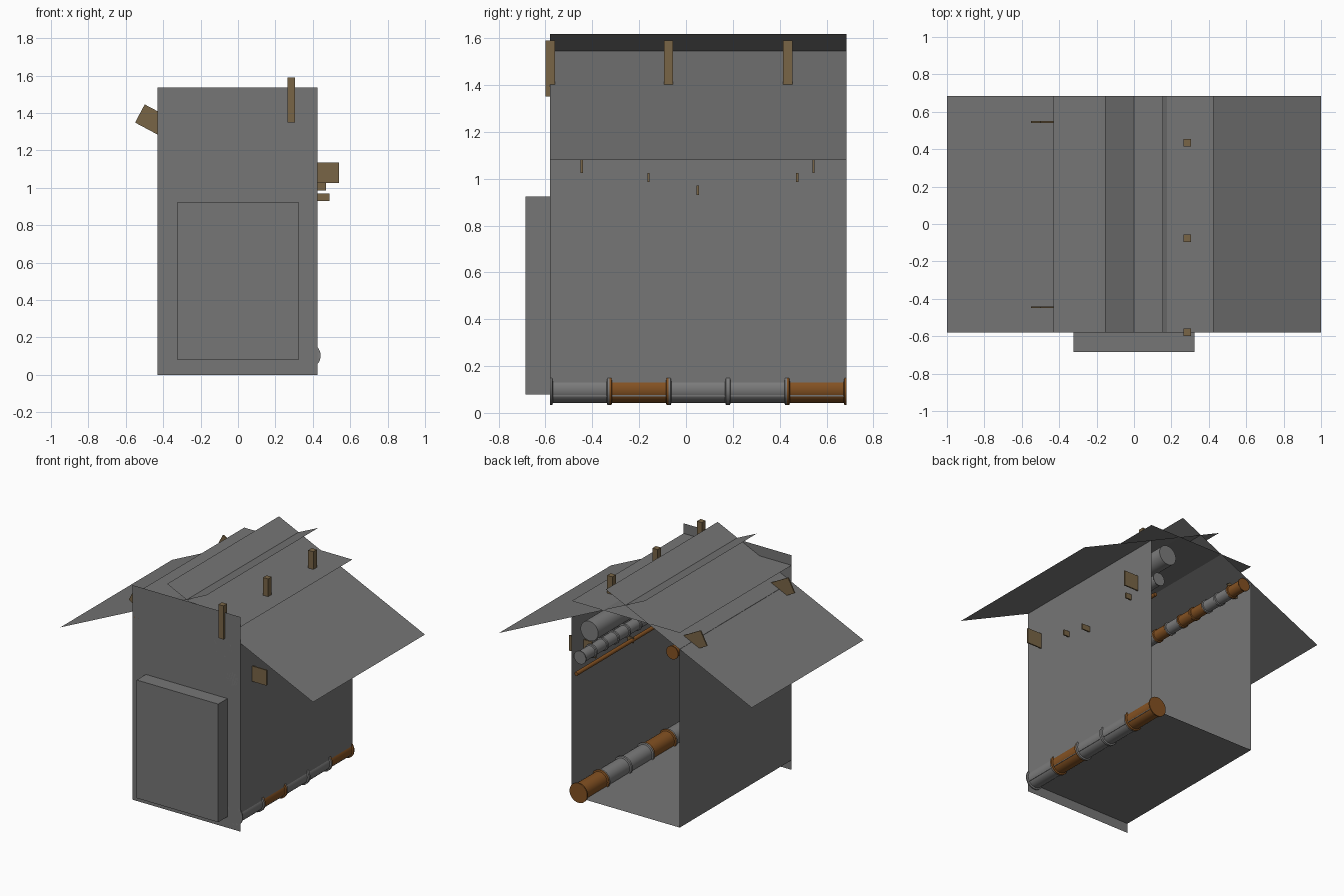
import bpy, bmesh, math
from mathutils import Matrix, Vector

if "Cube" in bpy.data.objects:
    bpy.data.objects.remove(bpy.data.objects["Cube"])


def mat(name, col):
    m = bpy.data.materials.new(name)
    m.diffuse_color = (*col, 1)
    m.use_nodes = True
    m.node_tree.nodes["Principled BSDF"].inputs["Base Color"].default_value = m.diffuse_color
    return m


GREY = mat("sheet_grey", (0.18, 0.18, 0.18))
METAL = mat("pipe_grey", (0.2, 0.2, 0.2))
RUST = mat("rust_orange", (0.23, 0.083, 0.016))
WOOD = mat("bracket_brown", (0.19, 0.13, 0.062))
Y0, Y1, XL, XR = -0.58, 0.685, -0.43, 0.425
FLOOR = 0.07


def finish(name, bm, mats):
    me = bpy.data.meshes.new(name)
    bm.to_mesh(me)
    bm.free()
    ob = bpy.data.objects.new(name, me)
    bpy.context.collection.objects.link(ob)
    for m in mats:
        me.materials.append(m)
    return ob


def sheet(name, corners):
    bm = bmesh.new()
    bm.faces.new([bm.verts.new(c) for c in corners])
    return finish(name, bm, [GREY])


def long_sheet(name, a, b):
    """Sheet between two (x, z) points, running the length of the building."""
    return sheet(name, [(a[0], Y0, a[1]), (b[0], Y0, b[1]),
                        (b[0], Y1, b[1]), (a[0], Y1, a[1])])


def box(name, centre, size, m, tilt=0):
    bm = bmesh.new()
    bmesh.ops.create_cube(bm, size=1, matrix=Matrix.Translation(centre)
                          @ Matrix.Rotation(tilt, 4, 'Y')
                          @ Matrix.Diagonal((*size, 1)))
    return finish(name, bm, [m])


def pipe(name, x, z, r, colours, flange=0.0, lip=0.012):
    """Pipe along y; each letter is a section, G grey or R rust, with end flanges."""
    bm = bmesh.new()
    step = (Y1 - Y0) / len(colours)
    for i, c in enumerate(colours):
        a, b = Y0 + i * step, Y0 + (i + 1) * step
        prof = [(a, 0), (a, r), (b, r), (b, 0)]
        if flange:
            f = r + flange
            prof = [(a, 0), (a, f), (a + lip * .7, f), (a + lip, r),
                    (b - lip, r), (b - lip * .7, f), (b, f), (b, 0)]
        vs = [bm.verts.new((x + q, y, z)) for y, q in prof]
        es = [bm.edges.new(e) for e in zip(vs, vs[1:])]
        old = set(bm.faces)
        bmesh.ops.spin(bm, geom=vs + es, cent=(x, 0, z), axis=(0, 1, 0),
                       angle=math.tau, steps=32)
        for f in set(bm.faces) - old:
            f.material_index = int(c == "R")
    bmesh.ops.remove_doubles(bm, verts=bm.verts, dist=1e-5)
    bmesh.ops.recalc_face_normals(bm, faces=bm.faces)
    ob = finish(name, bm, [METAL, RUST])
    bpy.ops.object.select_all(action='DESELECT')
    ob.select_set(True)
    bpy.context.view_layer.objects.active = ob
    bpy.ops.object.shade_smooth_by_angle(angle=math.radians(35))


# Shell, open at the back
sheet("front_wall", [(XL, Y0, 0), (XR, Y0, 0), (XR, Y0, 1.535), (XL, Y0, 1.535)])
long_sheet("floor", (XL, FLOOR), (XR, FLOOR))
long_sheet("left_wall", (XL, FLOOR), (XL, 1.347))
long_sheet("right_wall", (XR, 1.347), (XR, FLOOR))
long_sheet("ceiling_sheet", (XL, 1.463), (XR, 1.463))

# Two roof sheets crossing at the ridge
long_sheet("left_roof", (-1, 1.08), (0.155, 1.617))
long_sheet("right_roof", (-0.155, 1.617), (1, 1.08))

# Raised panel on the front
box("front_panel", (0, -0.632, 0.502), (0.645, 0.105, 0.845), GREY)

# Pipes along the walls
pipe("floor_pipe", 0.372, 0.103, 0.06, "GRGGR", 0.01)
pipe("roof_duct", 0.285, 1.285, 0.07, "G")
pipe("right_wall_pipe", 0.36, 1.075, 0.04, "GGRGGGGGGG", 0.007, 0.01)
pipe("left_wall_pipe", -0.37, 1.305, 0.04, "RGGRGRRGGR", 0.007, 0.01)
pipe("thin_pipe", 0.39, 0.95, 0.014, "R")

# Hangers over the duct
for i, y in enumerate((-0.58, -0.075, 0.435)):
    box(f"duct_hanger_{i}", (0.285, y, 1.47), (0.04, 0.04, 0.24), WOOD)

# Thin brackets through the walls
for i, y in enumerate((-0.445, 0.545)):
    box(f"right_bracket_{i}", (0.45, y, 1.08), (0.18, 0.009, 0.11), WOOD)
    box(f"left_bracket_{i}", (-0.445, y, 1.355), (0.18, 0.009, 0.11), WOOD,
        math.radians(28))
for i, y in enumerate((-0.16, 0.475)):
    box(f"small_bracket_{i}", (0.425, y, 1.005), (0.09, 0.009, 0.04), WOOD)
box("thin_pipe_bracket", (0.435, 0.05, 0.95), (0.11, 0.009, 0.04), WOOD)
